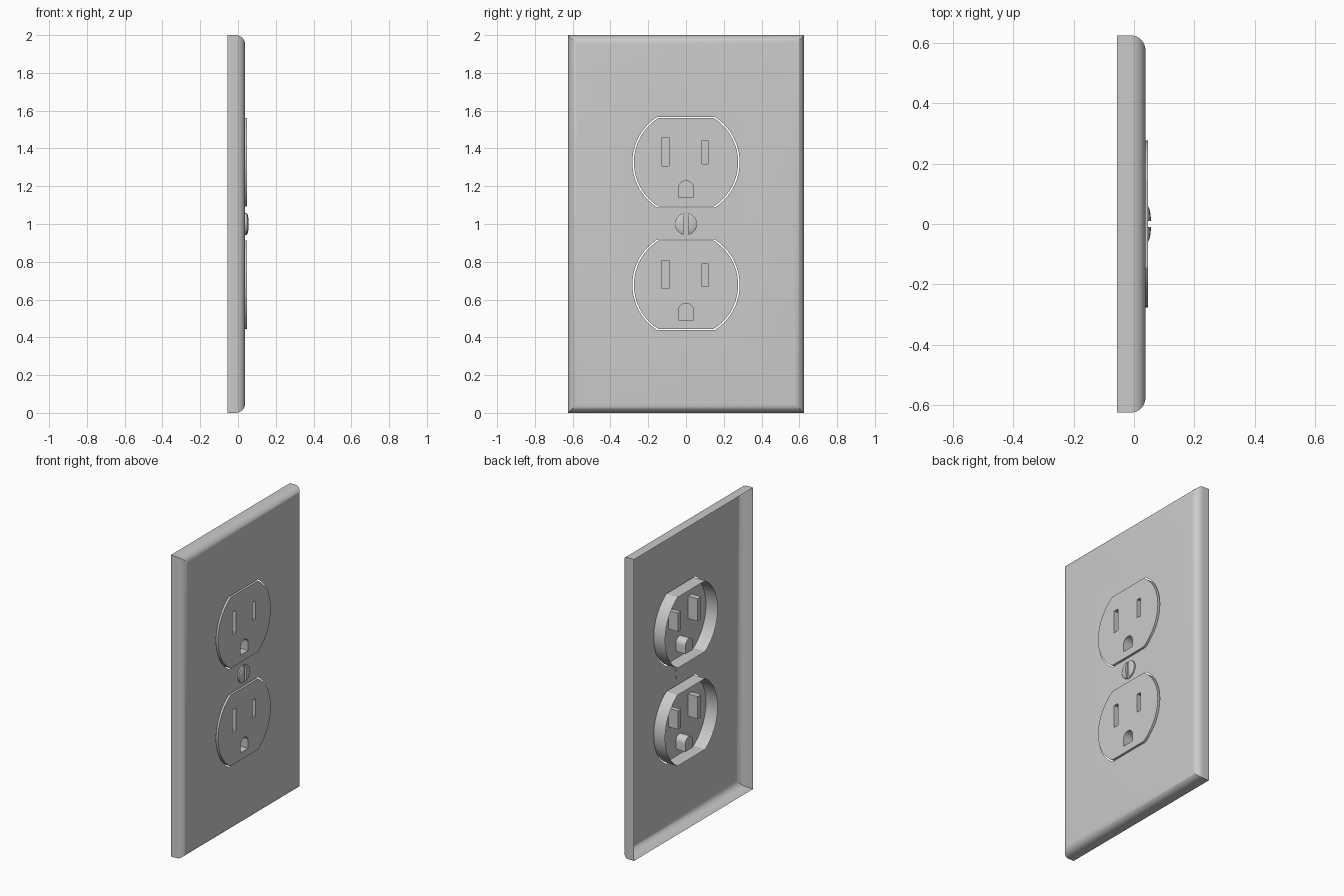
import bpy, bmesh
from math import sin, cos, asin, pi, radians

if "Cube" in bpy.data.objects:
    bpy.data.objects.remove(bpy.data.objects["Cube"])

FRONT, BACK = 0.038, -0.056          # plate face and rear edge (x)
FACE, RIM, POCKET = 0.047, -0.04, -0.023
CENTRES = (1.327, 0.678)


def ring(bm, pts, x):
    """Closed edge loop from (y, z) points at depth x."""
    vs = [bm.verts.new((x, y, z)) for y, z in pts]
    es = [bm.edges.new((vs[i - 1], vs[i])) for i in range(len(vs))]
    return vs, es


def bridge(bm, a, b):
    for i in range(len(a)):
        bm.faces.new((a[i - 1], a[i], b[i], b[i - 1]))


def rect(y0, y1, z0, z1):
    return [(y0, z0), (y1, z0), (y1, z1), (y0, z1)]


def clipped_circle(r, h, zc, n=20):
    """Circle with flat top and bottom."""
    t = asin(h / r)
    angles = [s + t * (2 * i / n - 1) for s in (0, pi) for i in range(n + 1)]
    return [(r * cos(a), zc + r * sin(a)) for a in angles]


def arch(r, z0, zc, n=12):
    """Ground pin opening: flat bottom, round top."""
    return [(-r, z0), (r, z0)] + [(r * cos(pi * i / n), zc + r * sin(pi * i / n))
                                  for i in range(n + 1)]


def finish(bm, name):
    bmesh.ops.recalc_face_normals(bm, faces=bm.faces[:])
    top = max(bm.faces, key=lambda f: f.calc_center_median().x)
    if top.normal.x < 0:
        bmesh.ops.reverse_faces(bm, faces=bm.faces[:])
    me = bpy.data.meshes.new(name)
    bm.to_mesh(me)
    bm.free()
    ob = bpy.data.objects.new(name, me)
    bpy.context.collection.objects.link(ob)
    bpy.ops.object.select_all(action='DESELECT')
    ob.select_set(True)
    bpy.context.view_layer.objects.active = ob
    bpy.ops.object.shade_smooth_by_angle(angle=radians(30))
    return ob


# Wall plate: thin open-backed shell with rounded, mitred edges and two openings
bm = bmesh.new()
R, N = 0.05, 8
steps = [(BACK, 0)] + [(FRONT - R + R * sin(a), R - R * cos(a))
                       for a in (pi / 2 * i / N for i in range(N + 1))]
prev = None
for x, d in steps:
    vs, es = ring(bm, rect(-0.625 + d, 0.625 - d, d, 2 - d), x)
    if prev:
        bridge(bm, prev, vs)
    prev = vs
for zc in CENTRES:
    es += ring(bm, clipped_circle(0.284, 0.240, zc), FRONT)[1]
bmesh.ops.triangle_fill(bm, edges=es, use_beauty=True, normal=(1, 0, 0))
finish(bm, "wall_plate")

# Receptacles: open-backed cups with three closed pockets each
for name, zc in zip(("upper_receptacle", "lower_receptacle"), CENTRES):
    bm = bmesh.new()
    outline = clipped_circle(0.276, 0.235, zc)
    vs, es = ring(bm, outline, FACE)
    bridge(bm, vs, ring(bm, outline, RIM)[0])
    slots = (rect(-0.127, -0.09, zc - 0.019, zc + 0.13),
             rect(0.086, 0.117, zc - 0.009, zc + 0.114),
             arch(0.04, zc - 0.187, zc - 0.138))
    for pts in slots:
        a, ea = ring(bm, pts, FACE)
        b, _ = ring(bm, pts, POCKET)
        bridge(bm, a, b)
        bm.faces.new(b)
        es += ea
    bmesh.ops.triangle_fill(bm, edges=es, use_beauty=True, normal=(1, 0, 0))
    finish(bm, name)

# Screw: base disc under the slot
bm = bmesh.new()
circle = [(0.058 * cos(2 * pi * i / 32), 1 + 0.058 * sin(2 * pi * i / 32)) for i in range(32)]
a, _ = ring(bm, circle, FRONT - 0.002)
b, _ = ring(bm, circle, FRONT + 0.004)
bridge(bm, a, b)
bm.faces.new(a)
bm.faces.new(b)
finish(bm, "screw_base")

# Screw: two domed halves with a vertical slot between them
for name, side in (("screw_half_right", 1), ("screw_half_left", -1)):
    bm = bmesh.new()
    prev = None
    for x, r in ((0.040, 0.058), (0.047, 0.058), (0.050, 0.053),
                 (0.053, 0.043), (0.055, 0.030), (0.056, 0.016)):
        t = asin((1 - (0.01 / r) ** 2) ** 0.5)
        pts = [(side * r * cos(t * i / 8), 1 + r * sin(t * i / 8)) for i in range(-8, 9)]
        vs, _ = ring(bm, pts, x)
        if prev:
            bridge(bm, prev, vs)
        else:
            bm.faces.new(vs)
        prev = vs
    bm.faces.new(prev)
    finish(bm, name)
